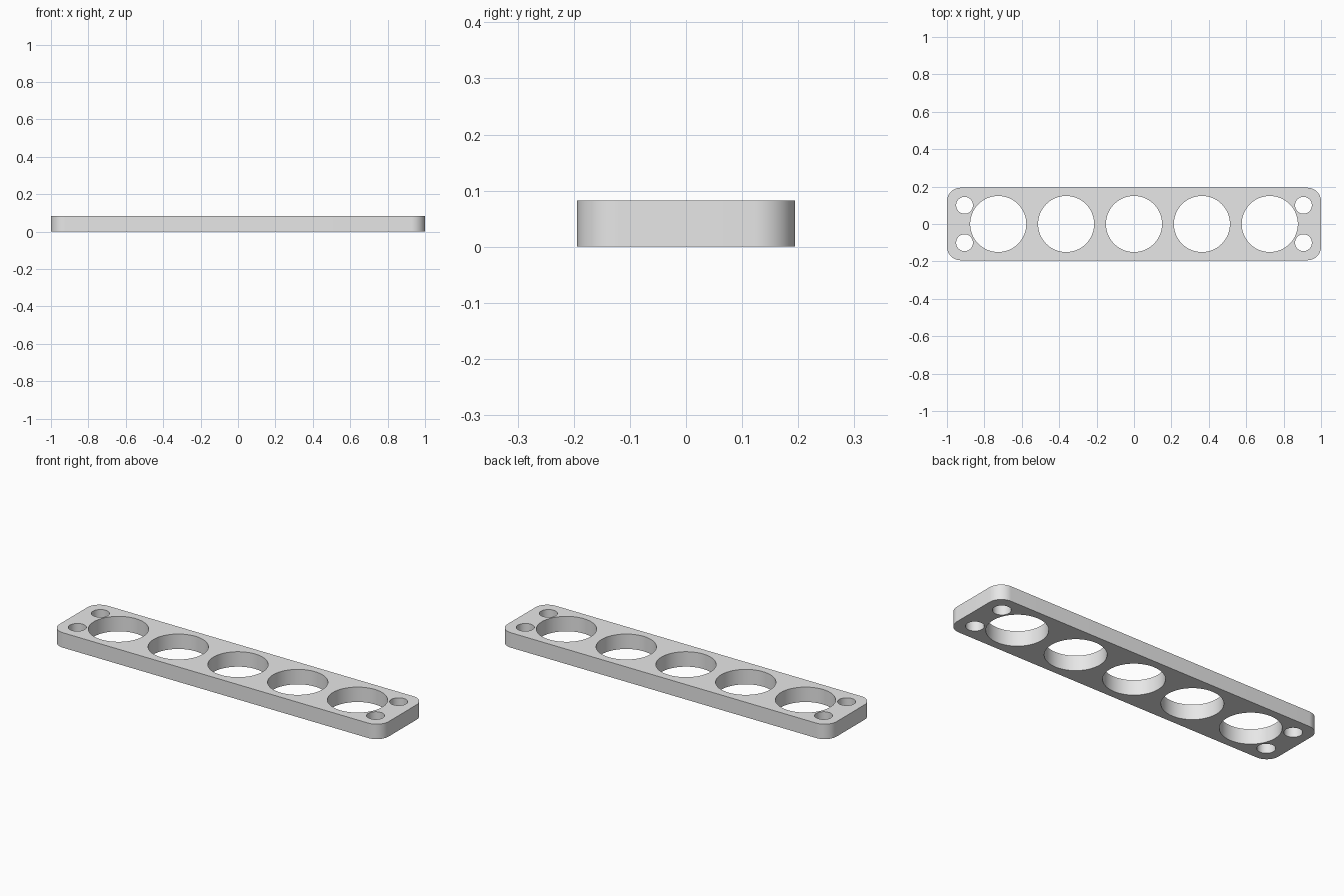
import bpy
import bmesh
import math
from mathutils import Matrix

cube = bpy.data.objects.get("Cube")
if cube:
    bpy.data.objects.remove(cube, do_unlink=True)

LENGTH, WIDTH, HEIGHT = 2.0, 0.388, 0.082
CORNER = 0.073
BIG_RADIUS, BIG_PITCH = 0.15, 0.363
BOLT_RADIUS, BOLT_X, BOLT_Y = 0.045, 0.906, 0.1


def make_object(name, bm):
    mesh = bpy.data.meshes.new(name)
    bm.to_mesh(mesh)
    bm.free()
    obj = bpy.data.objects.new(name, mesh)
    bpy.context.collection.objects.link(obj)
    return obj


# Plate: box with rounded vertical corners
bm = bmesh.new()
box = Matrix.Translation((0, 0, HEIGHT / 2)) @ Matrix.Diagonal((LENGTH, WIDTH, HEIGHT, 1))
bmesh.ops.create_cube(bm, size=1, matrix=box)
uprights = [e for e in bm.edges if abs(e.verts[0].co.z - e.verts[1].co.z) > HEIGHT / 2]
bmesh.ops.bevel(bm, geom=uprights, offset=CORNER, segments=16, profile=0.5, affect='EDGES')
plate = make_object("drilled_plate", bm)

# Hole cutters: a row of large holes and a bolt hole near each corner
holes = [(i * BIG_PITCH, 0, BIG_RADIUS) for i in range(-2, 3)]
holes += [(sx * BOLT_X, sy * BOLT_Y, BOLT_RADIUS) for sx in (-1, 1) for sy in (-1, 1)]
bm = bmesh.new()
for x, y, radius in holes:
    bmesh.ops.create_cone(bm, cap_ends=True, segments=64, radius1=radius, radius2=radius,
                          depth=HEIGHT * 2, matrix=Matrix.Translation((x, y, HEIGHT / 2)))
cutter = make_object("hole_cutter", bm)
cutter.hide_render = True

# Cut the holes
cut = plate.modifiers.new("holes", 'BOOLEAN')
cut.operation = 'DIFFERENCE'
cut.solver = 'EXACT'
cut.object = cutter
bpy.ops.object.select_all(action='DESELECT')
plate.select_set(True)
bpy.context.view_layer.objects.active = plate
bpy.ops.object.modifier_apply(modifier=cut.name)
bpy.data.objects.remove(cutter, do_unlink=True)

# Material and shading
grey = bpy.data.materials.new("plain_grey")
grey.use_nodes = True
colour = (0.8, 0.8, 0.8, 1)
grey.diffuse_color = colour
grey.node_tree.nodes["Principled BSDF"].inputs["Base Color"].default_value = colour
plate.data.materials.clear()
plate.data.materials.append(grey)
bpy.ops.object.shade_smooth_by_angle(angle=math.radians(30))
